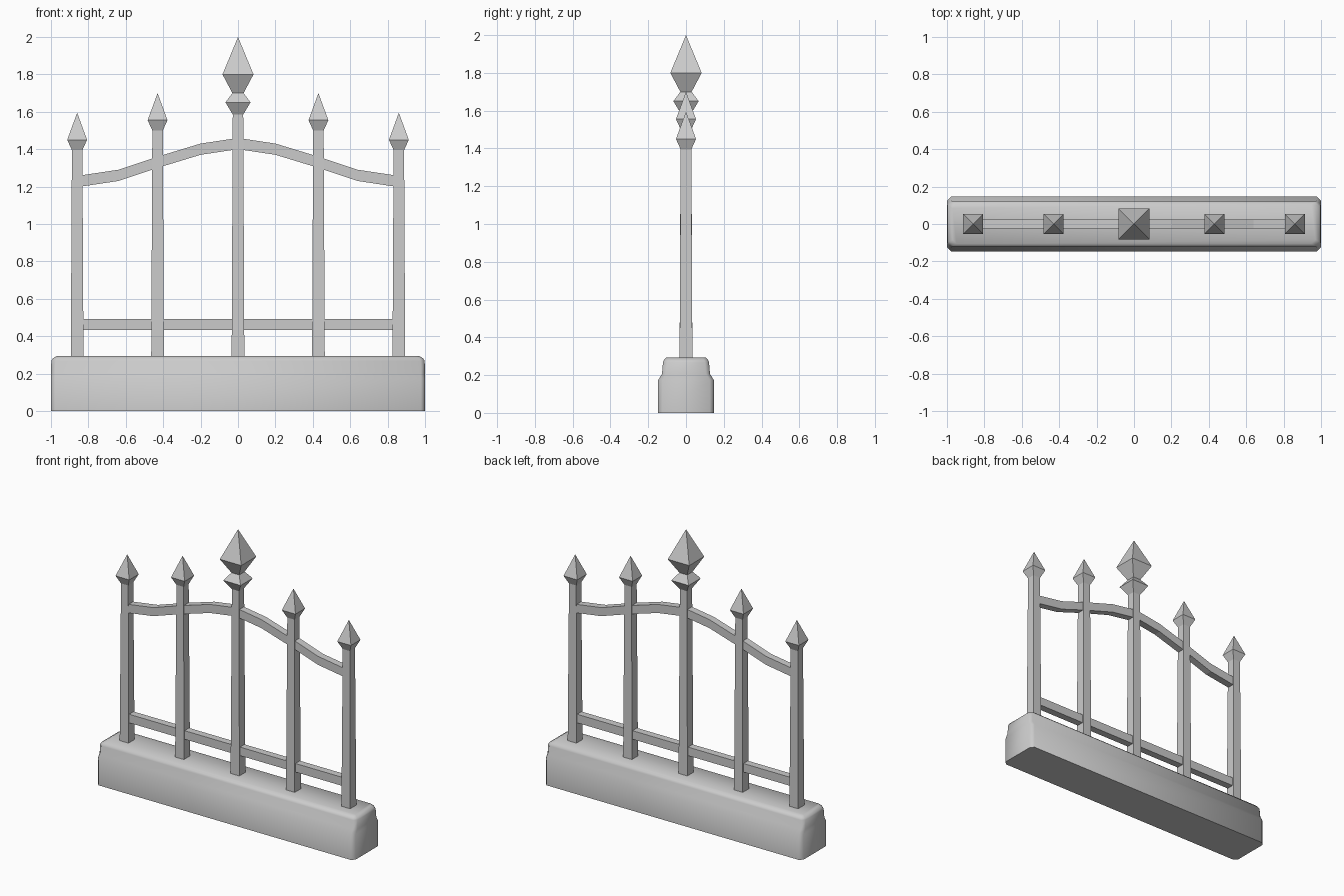
import bpy
import bmesh

cube = bpy.data.objects.get("Cube")
if cube:
    bpy.data.objects.remove(cube)

grey = bpy.data.materials.new("light grey")
grey.use_nodes = True
colour = (0.6, 0.6, 0.6, 1)
grey.diffuse_color = colour
grey.node_tree.nodes["Principled BSDF"].inputs["Base Color"].default_value = colour


def loft(name, rings, smooth=False):
    """Join rings of points (or a single tip point) into a closed solid."""
    bm = bmesh.new()
    loops = [[bm.verts.new(p) for p in ring] for ring in rings]
    for a, b in zip(loops, loops[1:]):
        n = len(a)
        for i in range(n):
            j = (i + 1) % n
            if len(b) == 1:
                bm.faces.new((a[i], a[j], b[0]))
            else:
                bm.faces.new((a[i], a[j], b[j], b[i]))
    for end in (loops[0], loops[-1]):
        if len(end) > 2:
            bm.faces.new(end)
    bmesh.ops.recalc_face_normals(bm, faces=bm.faces)
    mesh = bpy.data.meshes.new(name)
    bm.to_mesh(mesh)
    bm.free()
    mesh.materials.append(grey)
    obj = bpy.data.objects.new(name, mesh)
    bpy.context.collection.objects.link(obj)
    if smooth:
        bpy.ops.object.select_all(action='DESELECT')
        obj.select_set(True)
        bpy.context.view_layer.objects.active = obj
        bpy.ops.object.shade_smooth_by_angle(angle=0.9)
    return obj


def square(x, half, z):
    if half == 0:
        return [(x, 0, z)]
    return [(x + sx * half, sy * half, z)
            for sx, sy in ((-1, -1), (1, -1), (1, 1), (-1, 1))]


def chamfered(hx, hy, c, z):
    quarter = [(hx, hy - c), (hx - c, hy)]
    pts = quarter + [(-x, y) for x, y in reversed(quarter)]
    return [(x, y, z) for x, y in pts + [(-x, -y) for x, y in pts]]


# Stone plinth with a stepped profile and clipped corners
plinth = [(1, 0.147, 0), (1, 0.147, 0.175), (1, 0.127, 0.206),
          (0.998, 0.122, 0.268), (0.99, 0.116, 0.282), (0.97, 0.106, 0.293)]
loft("plinth", [chamfered(hx, hy, 0.022, z) for hx, hy, z in plinth], smooth=True)


# Tapered square posts, each ending in a spear head
def post(name, x, neck, head):
    rings = [(0.034, 0.28), (0.028, neck)] + head
    loft(name, [square(x, half, z) for half, z in rings])


post("centre_post", 0, 1.585,
     [(0.067, 1.65), (0.03, 1.70), (0.083, 1.80), (0, 2)])
for side, s in (("left", 1), ("right", -1)):
    for kind, x, tip in (("inner", 0.43, 1.70), ("outer", 0.86, 1.595)):
        post(f"{side}_{kind}_post", s * x, tip - 0.2,
             [(0.053, tip - 0.145), (0, tip)])


# Flat rails swept along the fence
def rail(name, path):
    loft(name, [[(x, y, z + h) for y, h in
                 ((-0.025, -0.03), (0.025, -0.03), (0.025, 0.03), (-0.025, 0.03))]
                for x, z in path])


half_arch = [(0.2, 1.4), (0.43, 1.33), (0.64, 1.26), (0.84, 1.23)]
rail("arched_rail", [(-x, z) for x, z in reversed(half_arch)] + [(0, 1.43)] + half_arch)
rail("lower_rail", [(-0.84, 0.462), (0.84, 0.462)])
